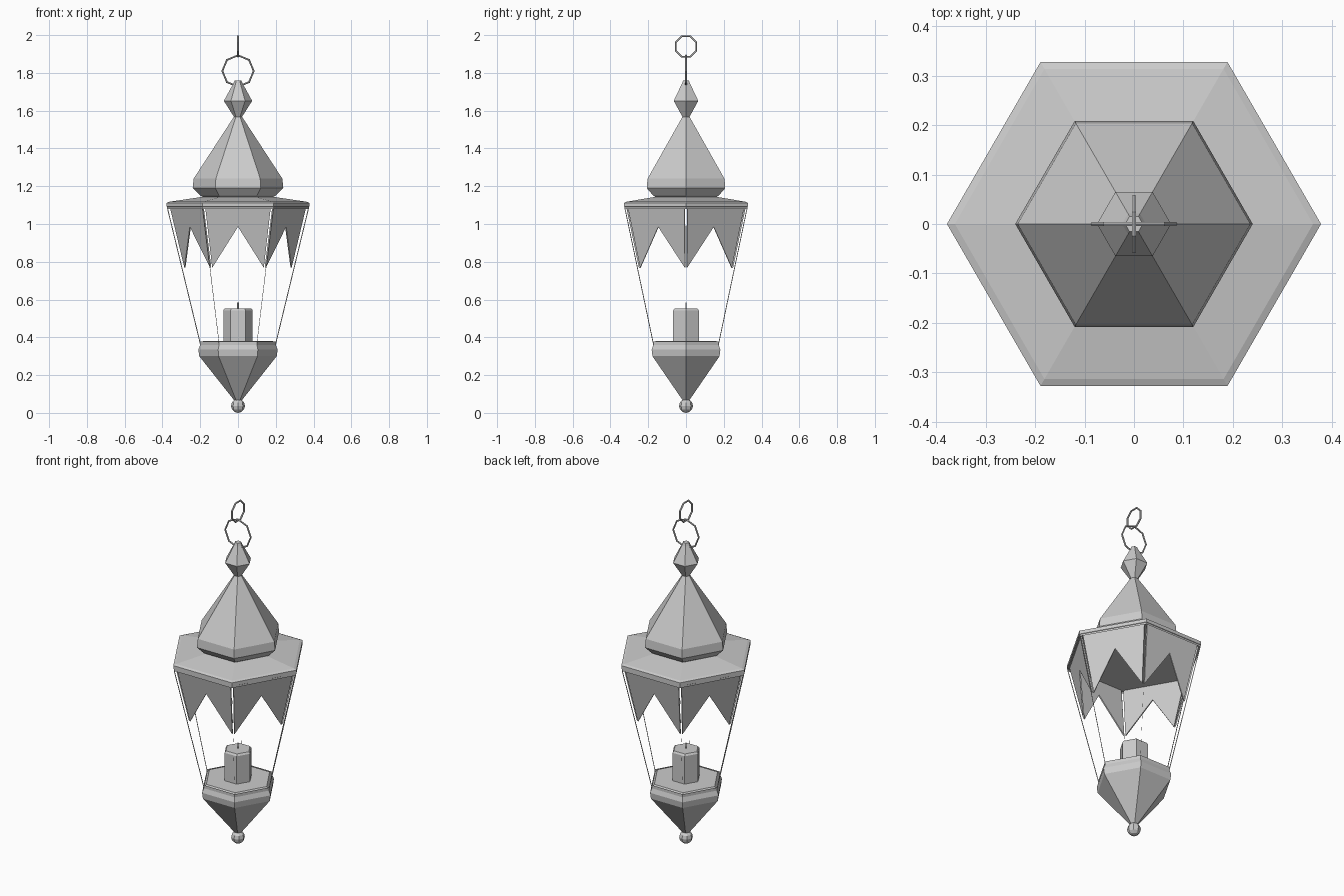
import bpy
import bmesh
from math import pi, cos, sin

cube = bpy.data.objects.get("Cube")
if cube:
    bpy.data.objects.remove(cube)

grey = bpy.data.materials.new("plain grey")
grey.use_nodes = True
grey.diffuse_color = (0.6, 0.6, 0.6, 1)
grey.node_tree.nodes["Principled BSDF"].inputs["Base Color"].default_value = (0.6, 0.6, 0.6, 1)


def finish(bm, name):
    mesh = bpy.data.meshes.new(name)
    bm.to_mesh(mesh)
    bm.free()
    mesh.materials.append(grey)
    obj = bpy.data.objects.new(name, mesh)
    bpy.context.collection.objects.link(obj)
    return obj


def ring(bm, r, z, sides=6):
    return [bm.verts.new((r * cos(2 * pi * i / sides), r * sin(2 * pi * i / sides), z))
            for i in range(sides)]


def bridge(bm, low, high):
    n = len(low)
    return [bm.faces.new((low[i], low[(i + 1) % n], high[(i + 1) % n], high[i]))
            for i in range(n)]


def turned(name, profile, sides=6):
    """Closed faceted solid from (radius, height) pairs, listed bottom to top."""
    bm = bmesh.new()
    rings = [ring(bm, r, z, sides) for r, z in profile]
    for low, high in zip(rings, rings[1:]):
        bridge(bm, low, high)
    bm.faces.new(rings[0][::-1])
    bm.faces.new(rings[-1])
    return finish(bm, name)


def thicken(obj, thickness):
    mod = obj.modifiers.new("thickness", "SOLIDIFY")
    mod.thickness = thickness
    mod.offset = -1
    mod.use_even_offset = True


def chain_link(name, radius, z, rotation, turn):
    bpy.ops.mesh.primitive_torus_add(major_segments=8, minor_segments=6,
                                     major_radius=radius, minor_radius=0.005)
    link = bpy.context.object
    link.name = name
    link.rotation_euler = (pi / 2, turn, rotation)
    link.location.z = z
    link.data.materials.append(grey)


# Base, roof and finial
turned("bottom_cone", [(0.015, 0.06), (0.205, 0.3), (0.21, 0.335), (0.2, 0.36), (0.185, 0.38)])
turned("roof_eaves", [(0.37, 1.088), (0.378, 1.092), (0.378, 1.112), (0.362, 1.118), (0.18, 1.145)])
turned("roof_dome", [(0.18, 1.14), (0.2, 1.15), (0.24, 1.19), (0.235, 1.24), (0.02, 1.57)])
turned("finial", [(0.02, 1.565), (0.075, 1.652), (0.024, 1.745), (0.018, 1.76)])

# Candle and wick
turned("candle", [(0.078, 0.375), (0.078, 0.543), (0.07, 0.553)])
turned("wick", [(0.004, 0.55), (0.004, 0.585)])

# Ball at the bottom
bpy.ops.mesh.primitive_uv_sphere_add(segments=8, ring_count=6, radius=0.037, location=(0, 0, 0.037))
ball = bpy.context.object
ball.name = "bottom_ball"
ball.data.materials.append(grey)

# Six-sided frame: inset each side and remove the panes
LOW_R, LOW_Z, HIGH_R, HIGH_Z = 0.2, 0.378, 0.375, 1.1
bm = bmesh.new()
sides = bridge(bm, ring(bm, LOW_R, LOW_Z), ring(bm, HIGH_R, HIGH_Z))
bmesh.ops.inset_individual(bm, faces=sides, thickness=0.019, use_even_offset=True)
bmesh.ops.delete(bm, geom=sides, context="FACES")
thicken(finish(bm, "lantern_frame"), 0.02)


# Notched plates hanging in the upper part of each side
def side_point(i, u, z):
    r = LOW_R + (HIGH_R - LOW_R) * (z - LOW_Z) / (HIGH_Z - LOW_Z) - 0.007
    a, b = pi / 3 * i, pi / 3 * (i + 1)
    t = (u + 1) / 2
    return (r * (cos(a) * (1 - t) + cos(b) * t), r * (sin(a) * (1 - t) + sin(b) * t), z)


outline = [(-0.95, 1.095), (-0.95, 0.768), (0, 0.985), (0.95, 0.768), (0.95, 1.095)]
bm = bmesh.new()
for i in range(6):
    bm.faces.new([bm.verts.new(side_point(i, u, z)) for u, z in outline])
thicken(finish(bm, "notched_plates"), 0.007)

# Hanging links
chain_link("lower_link", 0.083, 1.81, 0, 0)
chain_link("upper_link", 0.059, 1.94, pi / 2, pi / 8)
